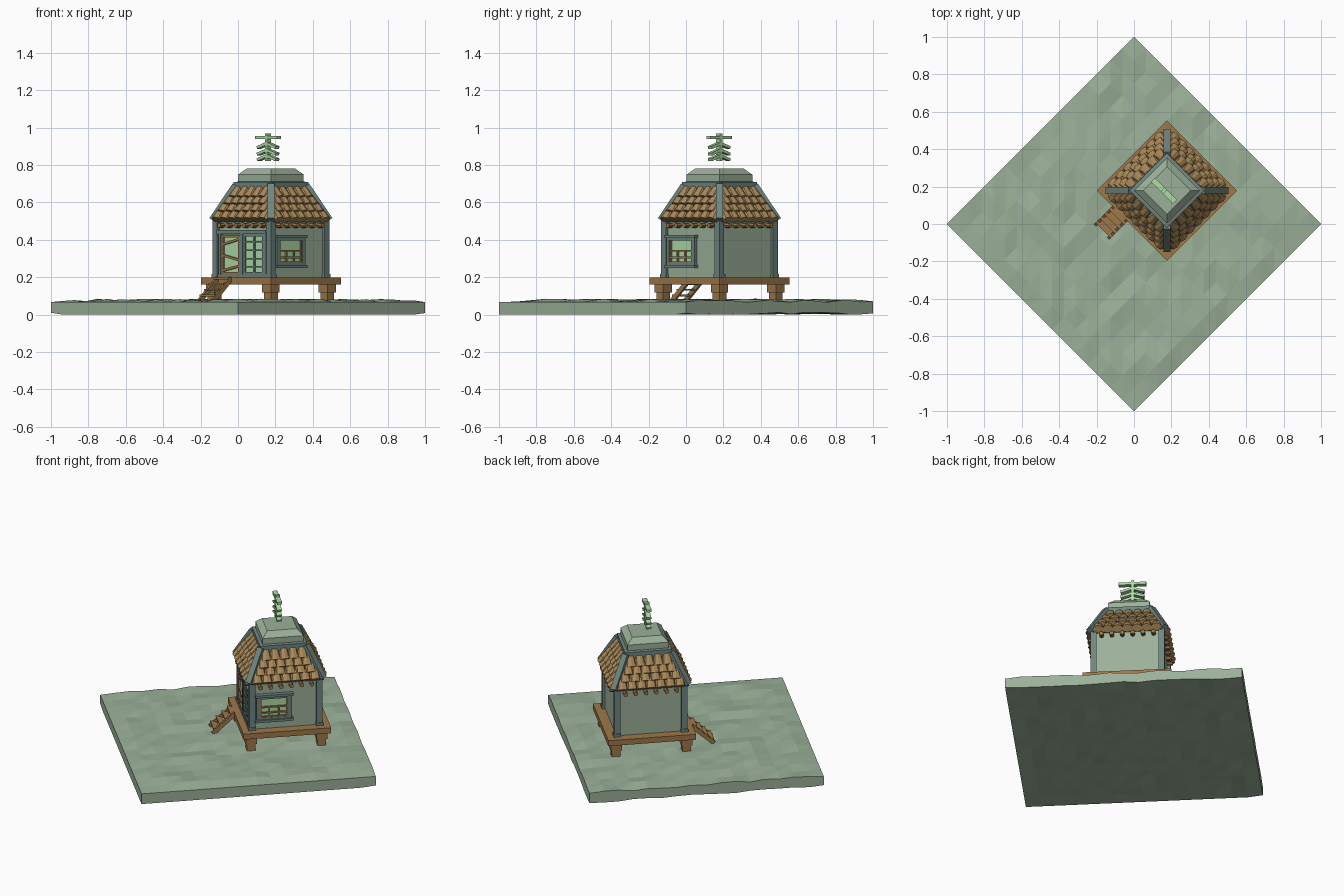
import bpy, bmesh, math, random
from mathutils import Vector, Matrix

if "Cube" in bpy.data.objects:
    bpy.data.objects.remove(bpy.data.objects["Cube"])

random.seed(4)


def mat(name, c):
    m = bpy.data.materials.new(name)
    m.diffuse_color = (*c, 1)
    m.use_nodes = True
    m.node_tree.nodes["Principled BSDF"].inputs["Base Color"].default_value = m.diffuse_color
    return m


GREEN = mat("soft_green", (0.33, 0.44, 0.32))
WOOD = mat("wood", (0.34, 0.19, 0.07))
TILE = mat("tile_brown", (0.40, 0.25, 0.10))
SLATE = mat("slate_trim", (0.16, 0.24, 0.22))
GLOW = mat("lit_panel", (0.42, 0.72, 0.38))
# House frame: local -X carries the door, local -Y the window
HOUSE = Matrix.Translation((0.176, 0.179, 0)) @ Matrix.Rotation(math.radians(45), 4, 'Z')


class Part:
    """Collects simple solids into one named object."""
    def __init__(self, name, material):
        self.name, self.material, self.bm = name, material, bmesh.new()

    def box(self, c, s, rot=Matrix()):
        m = Matrix.Translation(c) @ rot @ Matrix.Diagonal((*s, 1))
        bmesh.ops.create_cube(self.bm, size=1, matrix=m)

    def bar(self, a, b, w, h):
        a, b = Vector(a), Vector(b)
        rot = (b - a).to_track_quat('X', 'Z').to_matrix().to_4x4()
        self.box((a + b) / 2, ((b - a).length, w, h), rot)

    def stack(self, levels):
        """Square section lofted through (half side, z) levels."""
        rings = [[self.bm.verts.new((x * r, y * r, z))
                  for x, y in ((-1, -1), (1, -1), (1, 1), (-1, 1))] for r, z in levels]
        self.bm.faces.new(rings[0][::-1])
        self.bm.faces.new(rings[-1])
        for lo, hi in zip(rings, rings[1:]):
            for i in range(4):
                j = (i + 1) % 4
                self.bm.faces.new((lo[i], lo[j], hi[j], hi[i]))

    def frame(self, at, u0, u1, z0, z1, w, d):
        """Rectangular frame on a wall; at(u, z) gives the wall point."""
        for u in (u0 + w / 2, u1 - w / 2):
            self.bar(at(u, z0), at(u, z1), w if at is door_at else d, d if at is door_at else w)
        for z in (z0 + w / 2, z1 - w / 2):
            self.bar(at(u0, z), at(u1, z), d, w)

    def done(self, matrix=HOUSE):
        me = bpy.data.meshes.new(self.name)
        bmesh.ops.recalc_face_normals(self.bm, faces=self.bm.faces)
        self.bm.to_mesh(me)
        self.bm.free()
        me.materials.append(self.material)
        ob = bpy.data.objects.new(self.name, me)
        bpy.context.collection.objects.link(ob)
        ob.matrix_world = matrix


def door_at(y, z, x=-0.212):
    return (x, y, z)


def window_at(x, z, y=-0.212):
    return (x, y, z)


CORNERS = [(-1, -1), (1, -1), (1, 1), (-1, 1)]

# Bumpy ground slab, a square turned 45 degrees
g = Part("ground_slab", GREEN)
N, R = 16, math.sqrt(0.5)
top, bot = {}, {}
for i in range(N + 1):
    for j in range(N + 1):
        x, y = (2 * i / N - 1) * R, (2 * j / N - 1) * R
        inner = 0 < i < N and 0 < j < N
        z = 0.074 + (random.uniform(-0.007, 0.011) if inner else random.uniform(-0.009, 0.004))
        if i == 0 or j == 0:
            z = 0.067
        top[i, j] = g.bm.verts.new((x, y, z))
        rear = i == N or j == N
        bot[i, j] = g.bm.verts.new((x, y, random.uniform(0, 0.012) if rear or inner else 0))
for i in range(N):
    for j in range(N):
        q = [(i, j), (i + 1, j), (i + 1, j + 1), (i, j + 1)]
        for grid in (top, bot):
            a, b, c, d = (grid[k] for k in q)
            g.bm.faces.new((a, b, c))
            g.bm.faces.new((a, c, d))
for k in range(N):
    for a, b in (((k, 0), (k + 1, 0)), ((k, N), (k + 1, N)), ((0, k), (0, k + 1)), ((N, k), (N, k + 1))):
        g.bm.faces.new((top[a], top[b], bot[b], bot[a]))
g.done(Matrix.Rotation(math.radians(45), 4, 'Z'))

# Raised platform on stub legs
p = Part("platform", WOOD)
p.box((0, 0, 0.18), (0.53, 0.53, 0.036))
p.done()
p = Part("platform_legs", WOOD)
for x, y in CORNERS:
    p.box((x * 0.213, y * 0.213, 0.14), (0.066, 0.066, 0.045))
    p.box((x * 0.213, y * 0.213, 0.10), (0.052, 0.052, 0.08))
p.done()

# Entry steps
p = Part("entry_steps", WOOD)
for y in (0.04, 0.14):
    p.bar((-0.395, y, 0.075), (-0.26, y, 0.195), 0.015, 0.025)
for k in range(4):
    t = (k + 0.6) / 4
    p.box((-0.395 + 0.135 * t, 0.09, 0.085 + 0.12 * t), (0.036, 0.115, 0.01))
p.done()

# Walls and corner posts
p = Part("walls", GREEN)
p.box((0, 0, 0.348), (0.41, 0.41, 0.304))
p.done()
p = Part("corner_posts", SLATE)
for x, y in CORNERS:
    p.box((x * 0.203, y * 0.203, 0.35), (0.036, 0.036, 0.31))
    p.box((x * 0.203, y * 0.203, 0.207), (0.044, 0.044, 0.018))
p.done()

# Doorway: trim, lit panels, slatted door and paned door
p = Part("door_trim", SLATE)
p.box((-0.214, 0, 0.442), (0.026, 0.37, 0.022))
for y in (-0.178, 0, 0.165):
    p.box((-0.213, y, 0.32), (0.022, 0.018, 0.24))
p.box((-0.213, 0, 0.206), (0.022, 0.36, 0.016))
p.frame(door_at, -0.168, -0.01, 0.214, 0.432, 0.014, 0.018)
p.bar(door_at(-0.089, 0.215), door_at(-0.089, 0.43), 0.01, 0.016)
for z in (0.255, 0.30, 0.345, 0.39):
    p.bar(door_at(-0.165, z), door_at(-0.012, z), 0.016, 0.008)
p.done()
p = Part("lit_door_panels", GLOW)
for y in (-0.089, 0.084):
    p.box((-0.206, y, 0.322), (0.012, 0.145, 0.215))
p.done()
p = Part("slatted_door", WOOD)
p.frame(door_at, 0.012, 0.154, 0.214, 0.425, 0.014, 0.022)
for z0, z1 in ((0.235, 0.262), (0.318, 0.29), (0.375, 0.405)):
    p.bar(door_at(0.15, z0), door_at(0.016, z1), 0.018, 0.013)
p.done()

# Window: trim, lit panes and wooden sash
p = Part("window_trim", SLATE)
p.frame(window_at, -0.178, 0.036, 0.257, 0.42, 0.022, 0.024)
p.box((-0.071, -0.216, 0.418), (0.23, 0.034, 0.016))
p.box((-0.071, -0.216, 0.256), (0.23, 0.034, 0.016))
p.done()
p = Part("window_panes", GLOW)
p.box((-0.071, -0.206, 0.338), (0.18, 0.012, 0.13))
p.done()
p = Part("window_sash", WOOD)
p.frame(window_at, -0.158, 0.016, 0.274, 0.405, 0.01, 0.018)
for z in (0.305, 0.342):
    p.bar(window_at(-0.155, z), window_at(0.014, z), 0.018, 0.009)
for x in (-0.10, -0.042):
    p.bar(window_at(x, 0.275), window_at(x, 0.342), 0.018, 0.009)
p.done()

# Roof core, hip beams and capped top
p = Part("roof_core", SLATE)
p.stack([(0.217, 0.497), (0.222, 0.51), (0.128, 0.675)])
p.done()
p = Part("hip_beams", SLATE)
for x, y in CORNERS:
    p.bar((x * 0.221, y * 0.221, 0.505), (x * 0.133, y * 0.133, 0.69), 0.038, 0.04)
p.done()
p = Part("ridge_band", SLATE)
p.stack([(0.134, 0.655), (0.142, 0.662), (0.142, 0.708), (0.12, 0.712)])
p.done()
p = Part("roof_cap", GREEN)
p.stack([(0.124, 0.705), (0.124, 0.749), (0.09, 0.782)])
p.done()

# Overlapping rounded tiles and rafter ends on all four sides
tiles, rafters = Part("roof_tiles", TILE), Part("rafter_ends", WOOD)
for side in range(4):
    spin = Matrix.Rotation(side * math.pi / 2, 4, 'Z')
    for row, count in enumerate((7, 6, 6, 5)):
        t = 0.13 + row * 0.235
        half = 0.215 - 0.09 * t - 0.03
        lean = Matrix.Rotation(math.radians(-36), 4, 'X')
        for k in range(count):
            x = half * (2 * k / (count - 1) - 1)
            m = (spin @ Matrix.Translation((x, -0.226 + 0.09 * t, 0.512 + 0.165 * t))
                 @ lean @ Matrix.Diagonal((1, 0.75, 1, 1)))
            bmesh.ops.create_cone(tiles.bm, cap_ends=True, segments=8,
                                  radius1=0.034, radius2=0.024, depth=0.066, matrix=m)
    for k in range(6):
        m = spin @ Matrix.Translation((-0.155 + 0.062 * k, -0.213, 0.477)) @ Matrix.Rotation(math.pi / 2, 4, 'X')
        bmesh.ops.create_cone(rafters.bm, cap_ends=True, segments=8,
                              radius1=0.013, radius2=0.013, depth=0.05, matrix=m)
tiles.done()
rafters.done()

# Plain abstract branching ornament floating above the cap
p = Part("roof_ornament", GLOW)
p.box((-0.012, 0.01, 0.947), (0.03, 0.165, 0.016))
p.box((-0.012, 0.01, 0.895), (0.03, 0.018, 0.145))
for z in (0.915, 0.88, 0.85):
    for s in (-1, 1):
        p.bar((-0.012, 0.01, z), (-0.012, 0.01 + s * 0.07, z - 0.022), 0.03, 0.015)
p.done()
